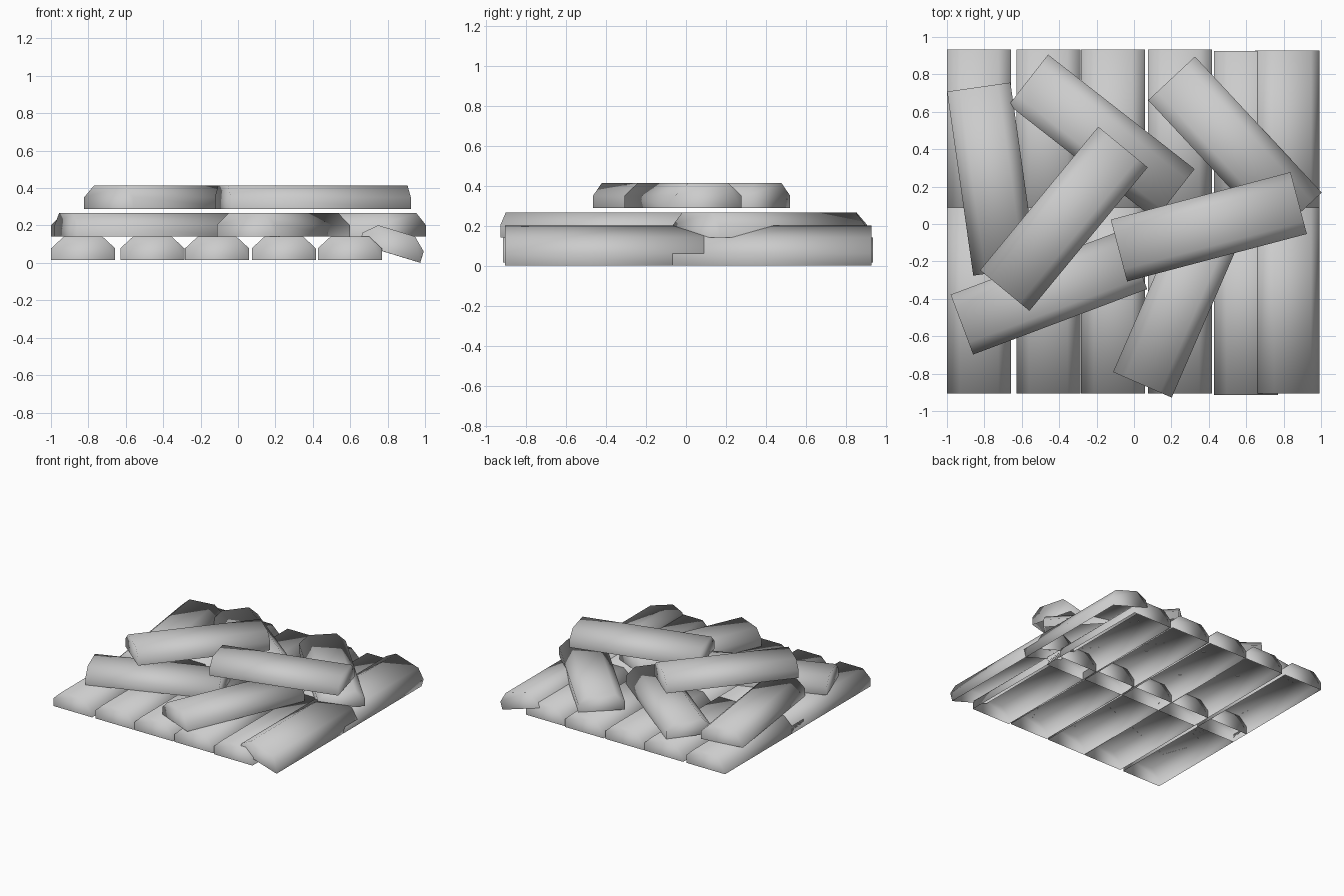
import bpy
from math import radians

cube = bpy.data.objects.get("Cube")
if cube:
    bpy.data.objects.remove(cube, do_unlink=True)

LENGTH, HALF, SIDE, TOP, HEIGHT = 0.994, 0.171, 0.063, 0.103, 0.126

metal = bpy.data.materials.new("grey metal")
metal.use_nodes = True
grey = (0.6, 0.6, 0.6, 1)
metal.diffuse_color = grey
metal.node_tree.nodes["Principled BSDF"].inputs["Base Color"].default_value = grey


def bar_mesh():
    """Bevelled bar lying along y: extruded profile, closed ends, open base."""
    profile = [(-HALF, 0), (-HALF, SIDE), (-TOP, HEIGHT),
               (TOP, HEIGHT), (HALF, SIDE), (HALF, 0)]
    n = len(profile)
    verts = [(x, y, z) for y in (-LENGTH / 2, LENGTH / 2) for x, z in profile]
    faces = [(i, i + n, i + n + 1, i + 1) for i in range(n - 1)]
    faces += [tuple(range(n)), tuple(reversed(range(n, 2 * n)))]
    mesh = bpy.data.meshes.new("bar")
    mesh.from_pydata(verts, [], faces)
    mesh.materials.append(metal)
    mesh.shade_smooth()
    return mesh


BAR = bar_mesh()


def add_bar(name, x, y, z, turn=0, tilt=0):
    ob = bpy.data.objects.new(name, BAR)
    ob.location = (x, y, z)
    ob.rotation_euler = (0, radians(tilt), radians(turn))
    bpy.context.collection.objects.link(ob)


# Bottom layer: five columns, each a front and a back bar that overlap
for i, x in enumerate((-0.828, -0.458, -0.112, 0.245, 0.598)):
    shift = -0.01 if i == 4 else 0
    add_bar(f"bottom_bar_front_{i + 1}", x, -0.408 + shift, 0.015)
    add_bar(f"bottom_bar_back_{i + 1}", x, 0.437 + shift, 0.0145)

# Two bars leaning on the left edge of the bottom layer
add_bar("leaning_bar_front", 0.811, -0.408, 0.051, tilt=17)
add_bar("leaning_bar_back", 0.811, 0.43, 0.0505, tilt=17)

# Middle layer: five bars scattered at angles
middle = [(-0.76, 0.24, 8.1), (-0.173, 0.465, 52), (0.54, 0.415, 43),
          (-0.455, -0.363, -69.4), (0.243, -0.404, -23.5)]
for i, (x, y, turn) in enumerate(middle):
    add_bar(f"middle_bar_{i + 1}", x, y, 0.14, turn)

# Top layer: two crossing bars
add_bar("top_bar_right", -0.375, 0.028, 0.287, -39.5)
add_bar("top_bar_left", 0.40, -0.015, 0.287, -75.2)
